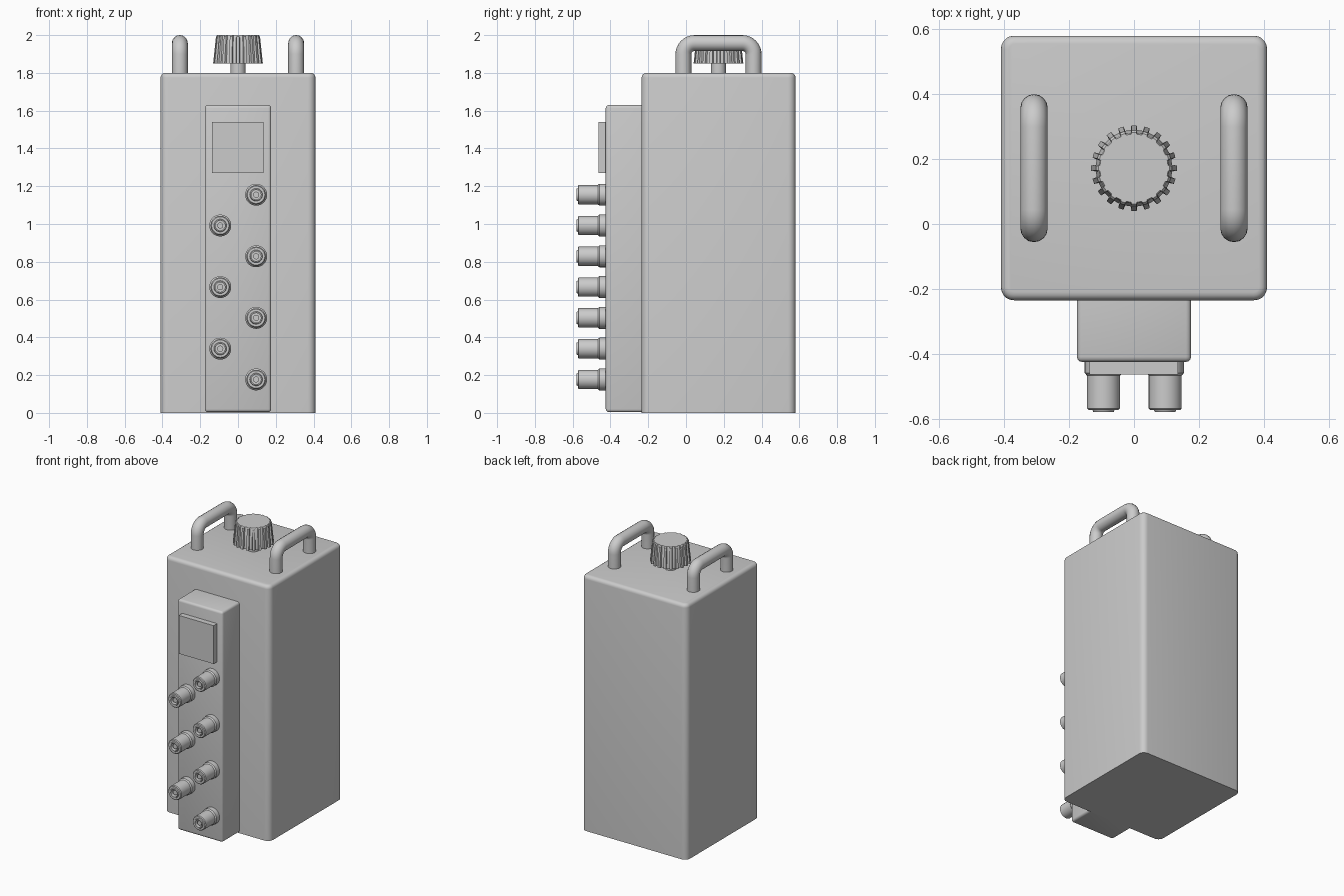
import bpy, bmesh
from math import sin, cos, pi, radians

if "Cube" in bpy.data.objects:
    bpy.data.objects.remove(bpy.data.objects["Cube"])


def add_object(name, bm, angle=40):
    bmesh.ops.recalc_face_normals(bm, faces=bm.faces)
    me = bpy.data.meshes.new(name)
    bm.to_mesh(me)
    bm.free()
    ob = bpy.data.objects.new(name, me)
    bpy.context.collection.objects.link(ob)
    smooth(ob, angle)
    return ob


def smooth(ob, angle=40):
    bpy.ops.object.select_all(action='DESELECT')
    ob.select_set(True)
    bpy.context.view_layer.objects.active = ob
    bpy.ops.object.shade_smooth_by_angle(angle=radians(angle))


def box_mesh(lo, hi):
    bm = bmesh.new()
    bmesh.ops.create_cube(bm, size=1)
    for v in bm.verts:
        v.co = [l + (c + 0.5) * (h - l) for c, l, h in zip(v.co, lo, hi)]
    return bm


def bevel(bm, edges, width, segments):
    bmesh.ops.bevel(bm, geom=edges, offset=width, segments=segments,
                    profile=0.5, affect='EDGES', clamp_overlap=True)


def skin_rings(rings):
    """Join rings of equal point count, capping both ends."""
    bm = bmesh.new()
    loops = [[bm.verts.new(p) for p in ring] for ring in rings]
    for a, b in zip(loops, loops[1:]):
        for i in range(len(a)):
            j = (i + 1) % len(a)
            bm.faces.new((a[i], a[j], b[j], b[i]))
    bm.faces.new(loops[0])
    bm.faces.new(loops[-1])
    return bm


# Main body: rounded upright corners and top rim, flat sharp base
TOP = 1.8
bm = box_mesh((-0.41, -0.235, 0), (0.41, 0.58, TOP))
bevel(bm, [e for e in bm.edges if abs(e.verts[0].co.z - e.verts[1].co.z) > 1], 0.04, 5)
bevel(bm, [e for e in bm.edges if all(v.co.z > TOP - 1e-4 for v in e.verts)], 0.025, 4)
add_object("body", bm)

# Front panel
bm = box_mesh((-0.176, -0.425, 0.004), (0.176, -0.225, 1.63))
bevel(bm, [e for e in bm.edges if any(v.co.y < -0.3 for v in e.verts)], 0.016, 3)
add_object("front_panel", bm)

# Display block
add_object("display", box_mesh((-0.137, -0.464, 1.27), (0.135, -0.42, 1.54)))

# Socket connectors: turned profile (radius, depth) shared by all seven
profile = [(0.058, -0.005), (0.058, 0.034), (0.051, 0.042), (0.051, 0.143),
           (0.046, 0.148), (0.034, 0.148), (0.031, 0.155), (0.025, 0.155),
           (0.025, 0.11), (0.016, 0.11), (0.016, 0.143)]
N = 28
bm = skin_rings([[(r * cos(2 * pi * i / N), -d, r * sin(2 * pi * i / N))
                  for i in range(N)] for r, d in profile])
socket = add_object("socket_1", bm, 30)
for k in range(7):
    ob = socket if k == 0 else bpy.data.objects.new(f"socket_{k + 1}", socket.data)
    if k:
        bpy.context.collection.objects.link(ob)
    ob.location = (0.096 if k % 2 == 0 else -0.094, -0.425, 1.155 - 0.163 * k)

# Carry handles: round bar bent over at both ends
R, REACH, BEND = 0.042, 0.186, 0.06
half = [(REACH, 1.76)]
for i in range(9):
    a = pi / 2 * i / 8
    half.append((REACH - BEND + BEND * cos(a), 2 - R - BEND + BEND * sin(a)))
path = half + [(-y, z) for y, z in reversed(half)]
for name, x in (("left_handle", -0.308), ("right_handle", 0.308)):
    cu = bpy.data.curves.new(name, 'CURVE')
    cu.dimensions = '3D'
    cu.bevel_depth = R
    cu.bevel_resolution = 6
    cu.use_fill_caps = True
    sp = cu.splines.new('POLY')
    sp.points.add(len(path) - 1)
    for p, (y, z) in zip(sp.points, path):
        p.co = (x, 0.172 + y, z, 1)
    ob = bpy.data.objects.new(name, cu)
    bpy.context.collection.objects.link(ob)
    bpy.ops.object.select_all(action='DESELECT')
    ob.select_set(True)
    bpy.context.view_layer.objects.active = ob
    bpy.ops.object.convert(target='MESH')
    smooth(bpy.context.view_layer.objects.active)

# Knob: tapered cap with ribs around the side
TEETH = 20


def knob_ring(outer, inner, z):
    pts = []
    for t in range(TEETH):
        for off, r in ((-0.27, inner), (-0.2, outer), (0.2, outer), (0.27, inner)):
            a = 2 * pi * (t + off) / TEETH
            pts.append((r * cos(a), 0.172 + r * sin(a), z))
    return pts


add_object("knob", skin_rings([knob_ring(0.132, 0.118, 1.85),
                               knob_ring(0.117, 0.109, 1.992),
                               knob_ring(0.110, 0.105, 2.0)]), 30)

# Knob stem
bm = skin_rings([[(0.04 * cos(2 * pi * i / 24), 0.172 + 0.04 * sin(2 * pi * i / 24), z)
                  for i in range(24)] for z in (1.78, 1.87)])
add_object("knob_stem", bm)
